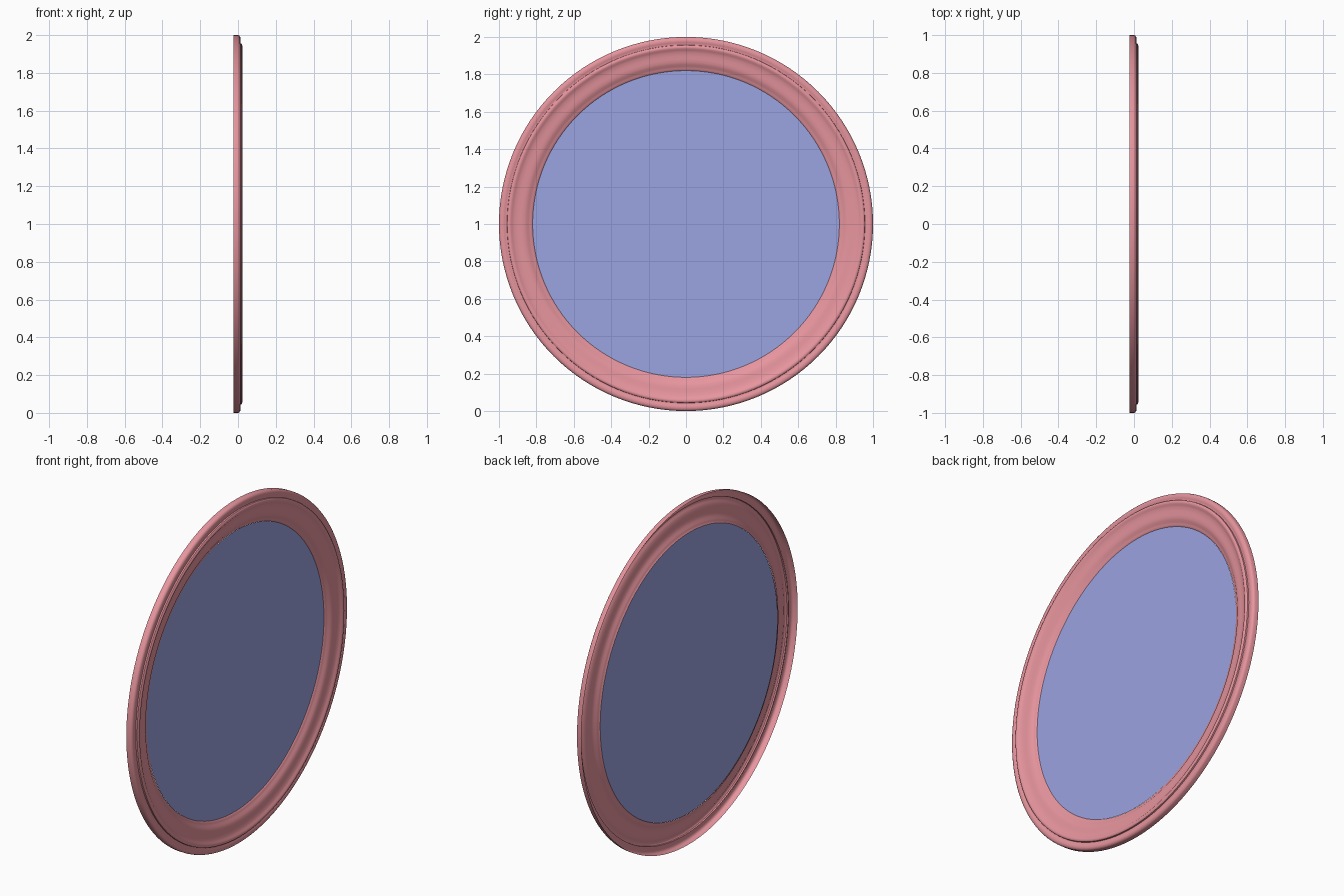
import bpy, math

if "Cube" in bpy.data.objects:
    bpy.data.objects.remove(bpy.data.objects["Cube"])

SEGMENTS = 128
CENTRE_Z = 1.0


def material(name, colour):
    m = bpy.data.materials.new(name)
    m.diffuse_color = (*colour, 1)
    m.use_nodes = True
    m.node_tree.nodes["Principled BSDF"].inputs["Base Color"].default_value = m.diffuse_color
    return m


def ring_point(r, x, i):
    a = 2 * math.pi * i / SEGMENTS
    return (x, r * math.cos(a), CENTRE_Z + r * math.sin(a))


def add_object(name, verts, faces, mat):
    mesh = bpy.data.meshes.new(name)
    mesh.from_pydata(verts, [], faces)
    mesh.materials.append(mat)
    obj = bpy.data.objects.new(name, mesh)
    bpy.context.collection.objects.link(obj)
    return obj


# Round moulding: open-backed shell lathed about the x axis, (radius, x)
profile = [
    (1.0, -0.0225), (1.0, 0.0), (0.997, 0.007), (0.990, 0.012),
    (0.980, 0.0135), (0.970, 0.012), (0.962, 0.008), (0.957, 0.009),
    (0.956, 0.017), (0.951, 0.0215), (0.944, 0.0225), (0.937, 0.021),
    (0.930, 0.016), (0.918, 0.011), (0.900, 0.0075), (0.882, 0.006),
    (0.866, 0.004), (0.852, -0.001), (0.842, -0.008), (0.833, -0.012),
    (0.825, -0.014), (0.820, -0.019),
]
verts = [ring_point(r, x, i) for r, x in profile for i in range(SEGMENTS)]
faces = []
for k in range(len(profile) - 1):
    for i in range(SEGMENTS):
        j = (i + 1) % SEGMENTS
        a, b = k * SEGMENTS, (k + 1) * SEGMENTS
        faces.append((a + i, a + j, b + j, b + i))
frame = add_object("round_frame", verts, faces, material("frame_red", (0.80, 0.30, 0.34)))

bpy.context.view_layer.objects.active = frame
frame.select_set(True)
bpy.ops.object.shade_smooth_by_angle(angle=math.radians(40))
frame.select_set(False)

# Flat mirror pane set into the inner lip
pane = [ring_point(0.82, -0.018, i) for i in range(SEGMENTS)]
add_object("mirror_glass", pane, [tuple(range(SEGMENTS))],
           material("glass_blue", (0.33, 0.37, 0.75)))
